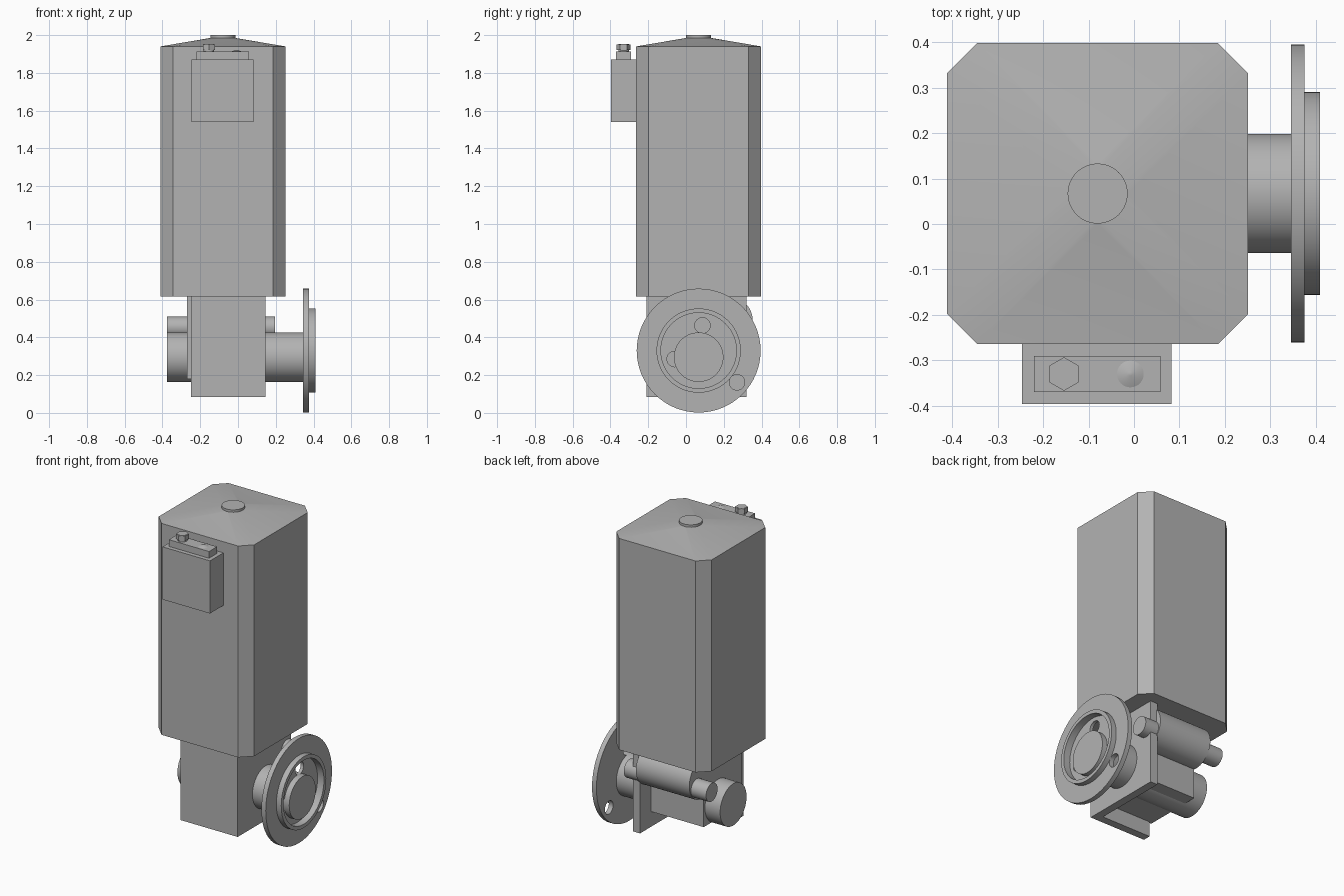
import bpy, bmesh, math
from mathutils import Vector, Matrix

if "Cube" in bpy.data.objects:
    bpy.data.objects.remove(bpy.data.objects["Cube"], do_unlink=True)

grey = bpy.data.materials.new("machine grey")
grey.use_nodes = True
COL = (0.45, 0.45, 0.45, 1)
grey.diffuse_color = COL
grey.node_tree.nodes["Principled BSDF"].inputs["Base Color"].default_value = COL


def finish(name, bm, angle=None):
    bmesh.ops.recalc_face_normals(bm, faces=bm.faces)
    me = bpy.data.meshes.new(name)
    bm.to_mesh(me)
    bm.free()
    me.materials.append(grey)
    ob = bpy.data.objects.new(name, me)
    bpy.context.collection.objects.link(ob)
    if angle:
        smooth(ob, angle)
    return ob


def smooth(ob, angle):
    bpy.ops.object.select_all(action='DESELECT')
    ob.select_set(True)
    bpy.context.view_layer.objects.active = ob
    bpy.ops.object.shade_smooth_by_angle(angle=math.radians(angle))


def box(name, lo, hi):
    bm = bmesh.new()
    lo, hi = Vector(lo), Vector(hi)
    bmesh.ops.create_cube(bm, size=1, matrix=Matrix.Translation((lo + hi) / 2)
                          @ Matrix.Diagonal((hi - lo).to_4d()))
    return finish(name, bm)


def prism(name, pts, z0, z1):
    """Extrude an outline upwards."""
    bm = bmesh.new()
    f = bm.faces.new([bm.verts.new((x, y, z0)) for x, y in pts])
    top = bmesh.ops.extrude_face_region(bm, geom=[f])["geom"]
    bmesh.ops.translate(bm, vec=(0, 0, z1 - z0),
                        verts=[v for v in top if isinstance(v, bmesh.types.BMVert)])
    return finish(name, bm)


def rod(name, axis, a, b, u, v, r, r2=None, seg=48):
    """Cylinder or cone from a to b along x (centre y, z) or z (centre x, y)."""
    bm = bmesh.new()
    if axis == 'x':
        m = Matrix.Translation(((a + b) / 2, u, v)) @ Matrix.Rotation(math.pi / 2, 4, 'Y')
    else:
        m = Matrix.Translation((u, v, (a + b) / 2))
    bmesh.ops.create_cone(bm, cap_ends=True, segments=seg, radius1=r,
                          radius2=r if r2 is None else r2, depth=b - a, matrix=m)
    return finish(name, bm, 30 if seg > 8 else None)


def lathe_x(name, profile, y, z, seg=64):
    """Spin (x, radius) points round an x axis; first and last points close the ends."""
    bm = bmesh.new()
    vs = [bm.verts.new((x, y + r, z)) for x, r in profile]
    es = [bm.edges.new(p) for p in zip(vs, vs[1:])]
    bmesh.ops.spin(bm, geom=vs + es, cent=(0, y, z), axis=(1, 0, 0),
                   angle=2 * math.pi, steps=seg, use_duplicate=False)
    bmesh.ops.remove_doubles(bm, verts=bm.verts, dist=1e-5)
    return finish(name, bm)


# Motor cover: chamfered square column
CX, CY, H, C = -0.08, 0.067, 0.331, 0.066
k = H - C
octagon = [(CX + x, CY + y) for x, y in
           ((H, -k), (H, k), (k, H), (-k, H), (-H, k), (-H, -k), (-k, -H), (k, -H))]
prism("motor_cover", octagon, 0.615, 1.94)

# Shallow roof narrowing to a round cap
bm = bmesh.new()
for x, y in octagon:
    bm.verts.new((x, y, 1.94))
for i in range(32):
    t = 2 * math.pi * i / 32
    bm.verts.new((CX + 0.066 * math.cos(t), CY + 0.066 * math.sin(t), 1.985))
bmesh.ops.convex_hull(bm, input=bm.verts)
finish("roof", bm, 8)
rod("roof_cap", 'z', 1.975, 2.0, CX, CY, 0.066)

# Control box with lid, hex plug and button
box("control_box", (-0.246, -0.396, 1.54), (0.083, -0.26, 1.87))
box("control_lid", (-0.22, -0.37, 1.865), (0.058, -0.29, 1.912))
rod("plug_stem", 'z', 1.905, 1.953, -0.154, -0.33, 0.028, seg=32)
rod("plug_hex", 'z', 1.922, 1.951, -0.154, -0.33, 0.037, seg=6)
rod("lid_button", 'z', 1.911, 1.922, -0.008, -0.33, 0.032, 0.004, seg=32)

# L-shaped mounting bracket
prism("bracket", [(-0.25, -0.21), (0.145, -0.21), (0.145, 0.32), (0.095, 0.32),
                  (0.095, -0.16), (-0.25, -0.16)], 0.085, 0.615)

# Gear housing with rounded rear bulge
box("gear_housing", (-0.27, -0.17, 0.18), (0.1, 0.21, 0.615))
rod("housing_bulge", 'x', -0.27, 0.1, 0.23, 0.49, 0.123)

# Shafts
rod("main_shaft", 'x', -0.375, 0.40, 0.067, 0.295, 0.131, seg=64)
rod("small_shaft", 'x', -0.375, 0.195, 0.28, 0.453, 0.057)

# Flange with raised rim, recess and bolt holes
flange = lathe_x("flange", [(0.345, 0), (0.345, 0.328), (0.375, 0.328), (0.375, 0.223),
                            (0.409, 0.223), (0.409, 0.2), (0.365, 0.2), (0.365, 0)],
                 0.067, 0.33)
for i, (y, z) in enumerate(((0.087, 0.463), (-0.06, 0.285), (0.27, 0.162))):
    cutter = rod(f"hole_cutter_{i + 1}", 'x', 0.3, 0.45, y, z, 0.041, seg=32)
    cutter.hide_render = True
    mod = flange.modifiers.new("hole", 'BOOLEAN')
    mod.operation = 'DIFFERENCE'
    mod.solver = 'EXACT'
    mod.object = cutter
    bpy.context.view_layer.objects.active = flange
    bpy.ops.object.modifier_apply(modifier=mod.name)
    bpy.data.objects.remove(cutter, do_unlink=True)
smooth(flange, 30)
